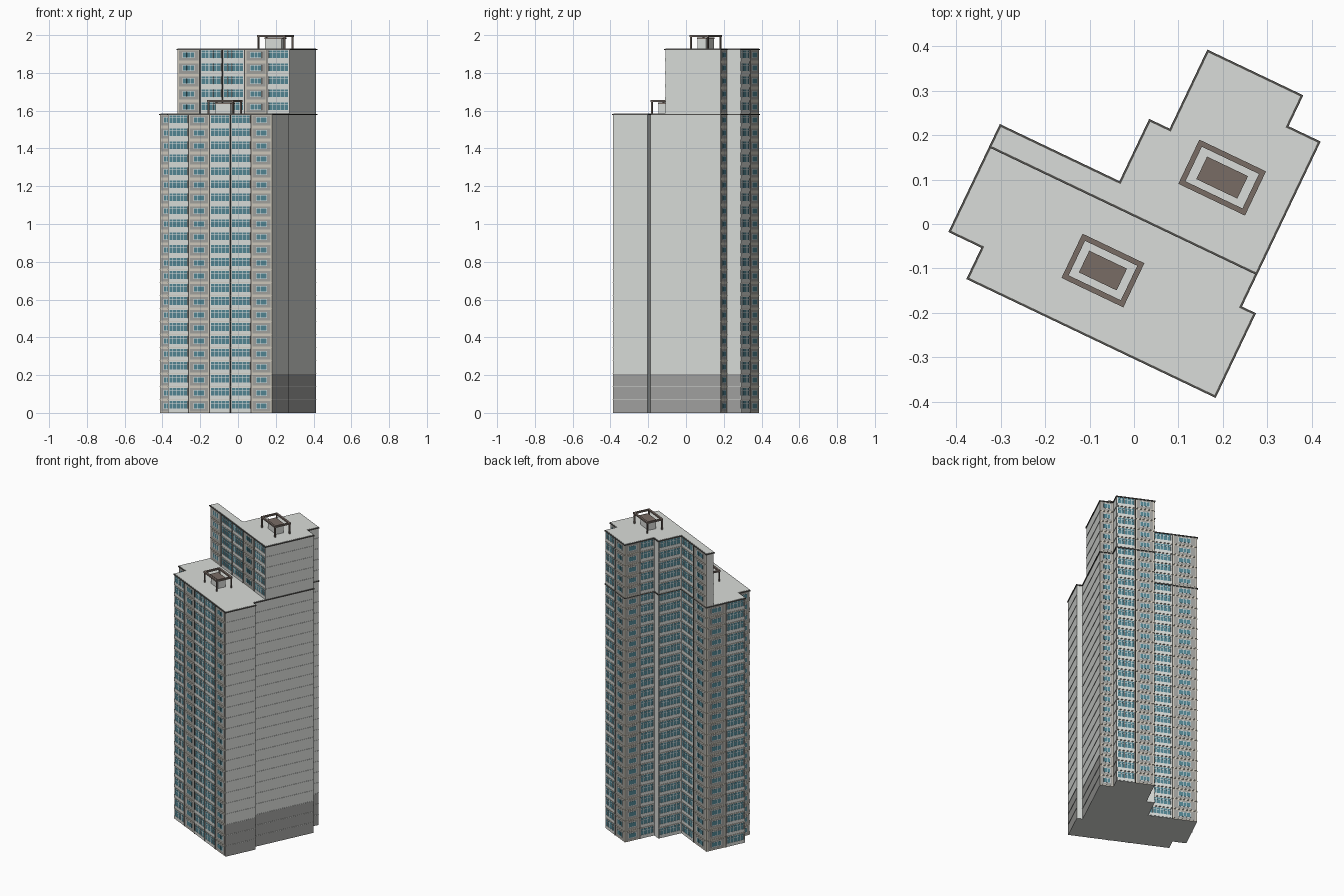
import bpy, bmesh, math
from mathutils import Vector

if "Cube" in bpy.data.objects:
    bpy.data.objects.remove(bpy.data.objects["Cube"])

H = 0.0688                      # storey height
LOW, TALL, BASE = 23, 28, 3     # storeys of each block and of the dark base
TURN = math.radians(-25.5)      # the whole block is turned on the site


def mat(name, rgb):
    m = bpy.data.materials.new(name)
    m.diffuse_color = (*rgb, 1)
    m.use_nodes = True
    m.node_tree.nodes["Principled BSDF"].inputs["Base Color"].default_value = m.diffuse_color
    return m


WALL = mat("light grey wall", (0.70, 0.72, 0.695))
DARKBASE = mat("base grey", (0.36, 0.36, 0.35))
PANEL = mat("panel grey", (0.36, 0.36, 0.34))
CREAM = mat("cream border", (0.62, 0.58, 0.50))
GLASS = mat("teal glass", (0.085, 0.235, 0.29))
WHITE = mat("white frame", (0.80, 0.82, 0.81))
TRIM = mat("dark trim", (0.085, 0.082, 0.076))
BROWN = mat("brown roof", (0.19, 0.15, 0.13))


def finish(name, bm, *mats):
    bmesh.ops.recalc_face_normals(bm, faces=bm.faces)
    me = bpy.data.meshes.new(name)
    bm.to_mesh(me)
    bm.free()
    for m in mats:
        me.materials.append(m)
    ob = bpy.data.objects.new(name, me)
    ob.rotation_euler.z = TURN
    bpy.context.collection.objects.link(ob)
    return ob


def inset(poly, d):
    """Shrink a right-angled, counter-clockwise outline by d."""
    out = []
    for i, p in enumerate(poly):
        a = (Vector(p) - Vector(poly[i - 1])).normalized()
        b = (Vector(poly[(i + 1) % len(poly)]) - Vector(p)).normalized()
        out.append(Vector(p) + d * Vector((-a.y - b.y, a.x + b.x)))
    return out


def prism(bm, poly, z0, z1):
    face = bm.faces.new([bm.verts.new((p[0], p[1], z0)) for p in poly])
    ext = bmesh.ops.extrude_face_region(bm, geom=[face], use_keep_orig=True)
    top = [g for g in ext["geom"] if isinstance(g, bmesh.types.BMVert)]
    bmesh.ops.translate(bm, verts=top, vec=(0, 0, z1 - z0))


def rect(u0, u1, v0, v1):
    return [(u0, v0), (u1, v0), (u1, v1), (u0, v1)]


# Footprint, counter-clockwise from the front left corner
outline = [(-.287, -.274), (.334, -.274), (.334, -.063), (.299, -.063), (.299, .348),
           (.219, .348), (.219, .425), (-.02, .425), (-.02, .228), (-.071, .228),
           (-.071, .073), (-.369, .073), (-.369, -.196), (-.287, -.196)]
SPLIT = .015
tall_outline = [(-.369, SPLIT), (.299, SPLIT)] + outline[4:12]
walls, tall_walls = inset(outline, .005), inset(tall_outline, .005)

# Solid blocks; the base is darker on the blank side
bm = bmesh.new()
prism(bm, walls, 0, BASE * H)
bmesh.ops.recalc_face_normals(bm, faces=bm.faces)
for f in bm.faces:
    f.material_index = int(f.normal.x > .5)
finish("base_block", bm, WALL, DARKBASE)
bm = bmesh.new()
prism(bm, walls, BASE * H, LOW * H + .002)
finish("main_block", bm, WALL)
bm = bmesh.new()
prism(bm, tall_walls, LOW * H, TALL * H + .002)
finish("tall_block", bm, WALL)

# Dark roof edge bands
bm = bmesh.new()
prism(bm, inset(outline, 0), LOW * H - .006, LOW * H)
prism(bm, inset(tall_outline, 0), TALL * H - .006, TALL * H)
finish("roof_edge_bands", bm, TRIM)

# Facade parts are gathered in one mesh per part
parts = {n: (bmesh.new(), m) for n, m in {
    "panel_borders": CREAM, "panels": PANEL, "balcony_fronts": WALL, "window_frames": WHITE,
    "window_glass": GLASS, "bay_dividers": TRIM, "floor_ledges": CREAM,
    "side_ledges": WALL}.items()}


class Side:
    """A wall from p to q; boxes are placed by distance along, height and depth."""
    def __init__(self, p, q):
        self.p, self.dir = Vector(p), (Vector(q) - Vector(p)).normalized()
        self.length = (Vector(q) - Vector(p)).length
        self.out = Vector((self.dir.y, -self.dir.x))

    def box(self, part, x0, x1, z0, z1, depth):
        a, b = self.p + self.dir * x0, self.p + self.dir * x1
        o = self.out * depth
        prism(parts[part][0], [a, a + o, b + o, b], z0, z1)


def single_window(s, x, w, z):
    s.box("panel_borders", x, x + w, z, z + H, .001)
    s.box("panels", x + .07 * w, x + .93 * w, z + .10 * H, z + .90 * H, .0018)
    s.box("window_frames", x + .24 * w, x + .76 * w, z + .30 * H, z + .76 * H, .0026)
    for a, b in ((.265, .42), (.44, .56), (.58, .735)):
        s.box("window_glass", x + a * w, x + b * w, z + .335 * H, z + .725 * H, .0034)


def wide_window(s, x, w, z):
    s.box("balcony_fronts", x, x + w, z, z + H, .001)
    s.box("balcony_fronts", x + .03 * w, x + .97 * w, z + .04 * H, z + .32 * H, .0035)
    s.box("window_glass", x + .05 * w, x + .95 * w, z + .32 * H, z + .90 * H, .002)
    n = max(2, round(w / .025))
    for i in range(n + 1):
        c = x + w * (.06 + .88 * i / n)
        s.box("window_frames", c - .0015, c + .0015, z + .32 * H, z + .90 * H, .003)
    s.box("window_frames", x + .05 * w, x + .95 * w, z + .70 * H, z + .73 * H, .0028)


def facade(p, q, pattern, f0, f1):
    s = Side(p, q)
    w = s.length / len(pattern)
    for floor in range(f0, f1):
        z = floor * H
        for i, kind in enumerate(pattern):
            (wide_window if kind == "W" else single_window)(s, i * w, w, z)
        if floor > f0:
            s.box("floor_ledges", 0, s.length, z - .001, z + .001, .004)
    for i in range(1, len(pattern)):
        if "W" in pattern[i - 1:i + 1]:
            s.box("bay_dividers", i * w - .0025, i * w + .0025, f0 * H, f1 * H - .004, .0048)


# Windowed sides: outline edge number -> bays (S single window, W wide), storeys
bays = {0: ("WSWWS", LOW), 4: ("S", TALL), 6: ("WS", TALL), 7: ("SW", TALL),
        9: ("W", TALL), 10: ("WS", TALL), 11: ("SW", LOW), 12: ("S", LOW), 13: ("S", LOW)}
for k, (pattern, top) in bays.items():
    facade(walls[k], walls[(k + 1) % len(walls)], pattern, 0, top)
facade(tall_walls[0], tall_walls[1], "SWWSW", LOW, TALL)

# Blank sides with thin storey ledges
for k, top in ((1, LOW), (3, LOW), (5, TALL)):
    s = Side(walls[k], walls[k + 1])
    for floor in range(1, top):
        s.box("side_ledges", 0, s.length, floor * H - .001, floor * H + .001, .002)
s = Side(tall_walls[1], tall_walls[2])
for floor in range(LOW + 1, TALL):
    s.box("side_ledges", 0, s.length, floor * H - .001, floor * H + .001, .002)

for name, (bm, m) in parts.items():
    finish(name, bm, m)


# Rooftop plant rooms, each under an open frame on four posts
def plant_room(name, u, v, z, fu, fv, ru, rv):
    bm = bmesh.new()
    prism(bm, rect(u - ru + .003, u + ru - .003, v - rv + .003, v + rv - .003), z, z + .055)
    finish(name + "_plant_room", bm, WALL)
    bm = bmesh.new()
    prism(bm, rect(u - ru, u + ru, v - rv, v + rv), z + .053, z + .060)
    finish(name + "_plant_roof", bm, BROWN)
    bm = bmesh.new()
    t, z0, z1 = .012, z + .064, z + 2 - TALL * H
    for sg in (-1, 1):
        a, b = sorted((v + sg * fv, v + sg * (fv - t)))
        prism(bm, rect(u - fu, u + fu, a, b), z0, z1)
        a, b = sorted((u + sg * fu, u + sg * (fu - t)))
        prism(bm, rect(a, b, v - fv + t, v + fv - t), z0, z1)
        for sv in (-1, 1):
            cu, cv = u + sg * (fu - t / 2), v + sv * (fv - t / 2)
            prism(bm, rect(cu - .004, cu + .004, cv - .004, cv + .004), z, z0 + .002)
    finish(name + "_roof_frame", bm, BROWN)


plant_room("low", -.018, -.1245, LOW * H, .077, .055, .047, .027)
plant_room("tall", .134, .1795, TALL * H, .083, .055, .051, .028)
